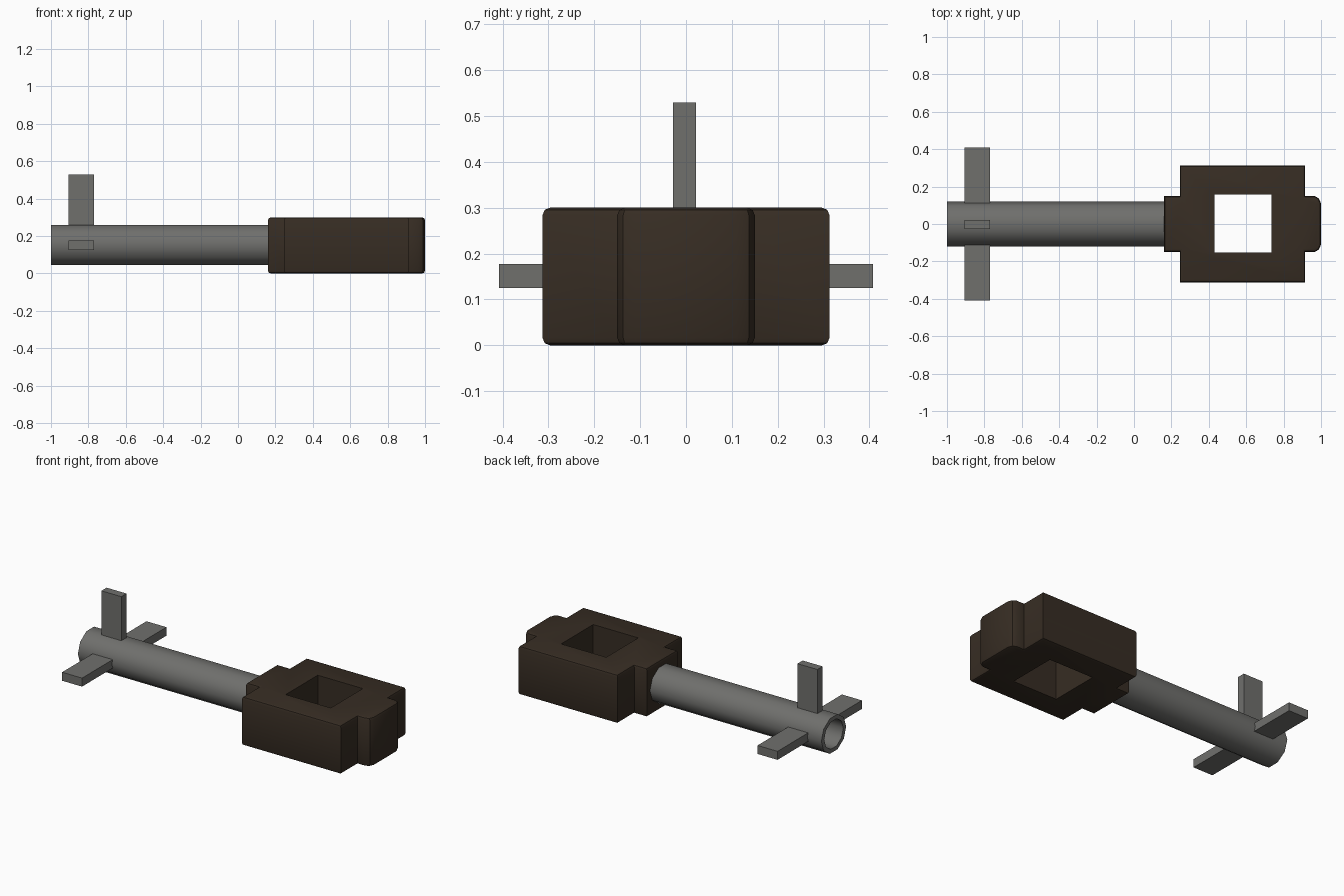
import bpy, bmesh, math

if "Cube" in bpy.data.objects:
    bpy.data.objects.remove(bpy.data.objects["Cube"])


def material(name, rgb):
    m = bpy.data.materials.new(name)
    m.diffuse_color = (*rgb, 1)
    m.use_nodes = True
    m.node_tree.nodes["Principled BSDF"].inputs["Base Color"].default_value = m.diffuse_color
    return m


METAL = material("grey_metal", (0.16, 0.16, 0.152))
WOOD = material("dark_brown", (0.038, 0.026, 0.017))


def make_object(name, bm, mat):
    bmesh.ops.recalc_face_normals(bm, faces=bm.faces[:])
    mesh = bpy.data.meshes.new(name)
    bm.to_mesh(mesh)
    bm.free()
    mesh.materials.append(mat)
    ob = bpy.data.objects.new(name, mesh)
    bpy.context.collection.objects.link(ob)
    return ob


def box(name, lo, hi, mat):
    bm = bmesh.new()
    bmesh.ops.create_cube(bm, size=1)
    for v in bm.verts:
        v.co = [l + (c + 0.5) * (h - l) for c, l, h in zip(v.co, lo, hi)]
    return make_object(name, bm, mat)


def select_only(ob):
    bpy.ops.object.select_all(action='DESELECT')
    ob.select_set(True)
    bpy.context.view_layer.objects.active = ob


# Head: mirrored plan outline, extruded, with softened top and bottom rims
half = [(0.16, 0.15), (0.245, 0.15), (0.245, 0.313), (0.915, 0.313),
        (0.915, 0.15), (0.965, 0.15), (0.988, 0.137), (1.0, 0.11)]
outline = half + [(x, -y) for x, y in reversed(half)]
bm = bmesh.new()
base = bm.faces.new([bm.verts.new((x, y, 0)) for x, y in outline])
ext = bmesh.ops.extrude_face_region(bm, geom=[base], use_keep_orig=True)
for g in ext["geom"]:
    if isinstance(g, bmesh.types.BMVert):
        g.co.z = 0.30
bmesh.ops.recalc_face_normals(bm, faces=bm.faces[:])
rims = [e for e in bm.edges if abs(e.verts[0].co.z - e.verts[1].co.z) < 1e-5]
bmesh.ops.bevel(bm, geom=rims, offset=0.016, segments=2, profile=0.5, affect='EDGES')
head = make_object("head", bm, WOOD)

# Square through-hole in the head
cutter = box("hole_cutter", (0.43, -0.153, -0.2), (0.735, 0.157, 0.5), WOOD)
cutter.hide_render = True
mod = head.modifiers.new("hole", 'BOOLEAN')
mod.operation, mod.solver, mod.object = 'DIFFERENCE', 'EXACT', cutter
select_only(head)
bpy.ops.object.modifier_apply(modifier=mod.name)
bpy.data.objects.remove(cutter)
bpy.ops.object.shade_smooth_by_angle(angle=math.radians(30))

# Hollow ten-sided shaft, open at the far end
SIDES, ZC = 10, 0.153
bm = bmesh.new()


def ring(x, scale):
    return [bm.verts.new((x, 0.12 * scale * math.cos(math.tau * i / SIDES),
                          ZC + 0.113 * scale * math.sin(math.tau * i / SIDES)))
            for i in range(SIDES)]


rings = [ring(0.19, 1), ring(-1.0, 1), ring(-1.0, 0.77), ring(0.19, 0.77)]
for k in range(4):
    a, b = rings[k], rings[(k + 1) % 4]
    for i in range(SIDES):
        j = (i + 1) % SIDES
        bm.faces.new((a[i], a[j], b[j], b[i]))
shaft = make_object("shaft", bm, METAL)
select_only(shaft)
bpy.ops.object.shade_smooth_by_angle(angle=math.radians(40))

# Three fins around the far end of the shaft
X0, X1 = -0.905, -0.77
box("top_fin", (X0, -0.028, 0.245), (X1, 0.022, 0.53), METAL)
for side, name in ((-1, "front_fin"), (1, "back_fin")):
    y0, y1 = sorted((side * 0.10, side * 0.408))
    box(name, (X0, y0, 0.125), (X1, y1, 0.177), METAL)
